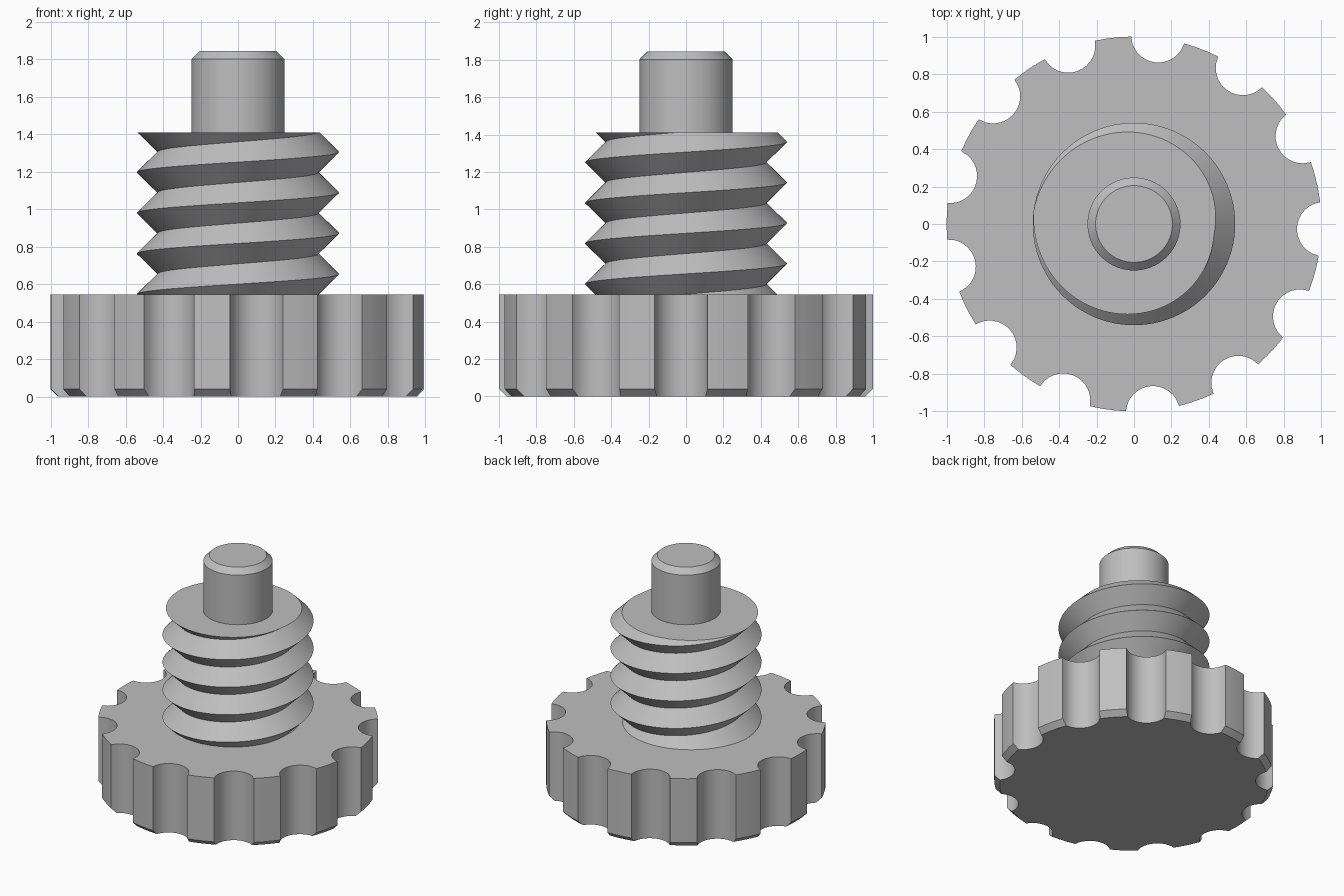
import bpy, bmesh
from math import sin, cos, pi, radians, acos, floor

cube = bpy.data.objects.get("Cube")
if cube:
    bpy.data.objects.remove(cube)

# One plain grey for the whole part
GREY = (0.52, 0.52, 0.52, 1)
grey = bpy.data.materials.new("plain_grey")
grey.use_nodes = True
grey.diffuse_color = GREY
grey.node_tree.nodes["Principled BSDF"].inputs["Base Color"].default_value = GREY

KNOB_TOP, THREAD_TOP, PIN_TOP = 0.545, 1.41, 1.845


def polar(r, a, z):
    return (r * cos(a), r * sin(a), z)


def finish(name, bm):
    """Weld, cap the open ends, and shade smooth with sharp corners."""
    bmesh.ops.remove_doubles(bm, verts=bm.verts, dist=1e-5)
    bmesh.ops.holes_fill(bm, edges=[e for e in bm.edges if e.is_boundary], sides=0)
    bmesh.ops.recalc_face_normals(bm, faces=bm.faces)
    mesh = bpy.data.meshes.new(name)
    bm.to_mesh(mesh)
    bm.free()
    mesh.materials.append(grey)
    mesh.shade_smooth()
    mesh.set_sharp_from_angle(angle=radians(30))
    obj = bpy.data.objects.new(name, mesh)
    bpy.context.collection.objects.link(obj)
    return obj


def skin(bm, rows, closed):
    """Join neighbouring rows of points with quads."""
    grid = [[bm.verts.new(p) for p in row] for row in rows]
    for a, b in zip(grid, grid[1:]):
        n = len(a)
        for i in range(n if closed else n - 1):
            j = (i + 1) % n
            bm.faces.new((a[i], a[j], b[j], b[i]))


# Scalloped knob with a chamfered lower rim
NOTCHES, STEP, START = 13, radians(27.58), radians(27.5)
DIST, CUT, CHAMFER = 1.015, 0.145, 0.04
INNER = 1 - CHAMFER


def cut_angle(r):
    """Angle on the notch circle where it meets radius r."""
    return acos((DIST**2 + CUT**2 - r**2) / (2 * DIST * CUT))


def notch_point(a, t):
    return (DIST * cos(a) - CUT * cos(a + t), DIST * sin(a) - CUT * sin(a + t))


outer_t, inner_t = cut_angle(1), cut_angle(INNER)
half = acos((DIST**2 + 1 - CUT**2) / (2 * DIST))
half_low = acos((DIST**2 + INNER**2 - CUT**2) / (2 * DIST * INNER))
arc = [inner_t * (1 - k / 6) for k in range(13)]
upper, lower = [], []
for n in range(NOTCHES):
    a = START + n * STEP
    following = START + (n + 1) * STEP if n < NOTCHES - 1 else START + 2 * pi
    # hollow wall, running counter-clockwise
    upper += [notch_point(a, t) for t in [outer_t] + arc + [-outer_t]]
    lower += [notch_point(a, t) for t in [inner_t] + arc + [-inner_t]]
    # tooth tip
    for f in (1 / 3, 2 / 3):
        u = a + half + f * (following - a - 2 * half)
        w = a + half_low + f * (following - a - 2 * half_low)
        upper.append((cos(u), sin(u)))
        lower.append((INNER * cos(w), INNER * sin(w)))

bm = bmesh.new()
skin(bm, [[(x, y, z) for x, y in ring] for ring, z in
          ((lower, 0), (upper, CHAMFER), (upper, KNOB_TOP))], True)
finish("scalloped_knob", bm)

# Helical thread, cut flat at both ends
PITCH, CREST_Z, ROOT, CREST, SIDES = 0.217, 0.655, 0.43, 0.54, 96


def thread_radius(z, a):
    phase = (z - CREST_Z) / PITCH - a / (2 * pi)
    offset = abs(phase - floor(phase + 0.5)) * 2
    return CREST + (ROOT - CREST) * offset


columns = []
for i in range(SIDES + 1):
    a = 2 * pi * i / SIDES
    column = []
    for m in range(-4, 8):
        z = CREST_Z + PITCH * (a / (2 * pi) + m / 2)
        z = min(max(z, KNOB_TOP), THREAD_TOP)
        column.append(polar(thread_radius(z, a), a, z))
    columns.append(column)
bm = bmesh.new()
skin(bm, columns, False)
finish("screw_thread", bm)

# Plain pin with a chamfered tip
bm = bmesh.new()
skin(bm, [[polar(r, 2 * pi * i / 64, z) for i in range(64)] for r, z in
          ((0.248, THREAD_TOP), (0.248, PIN_TOP - 0.043), (0.205, PIN_TOP))], True)
finish("pin", bm)
